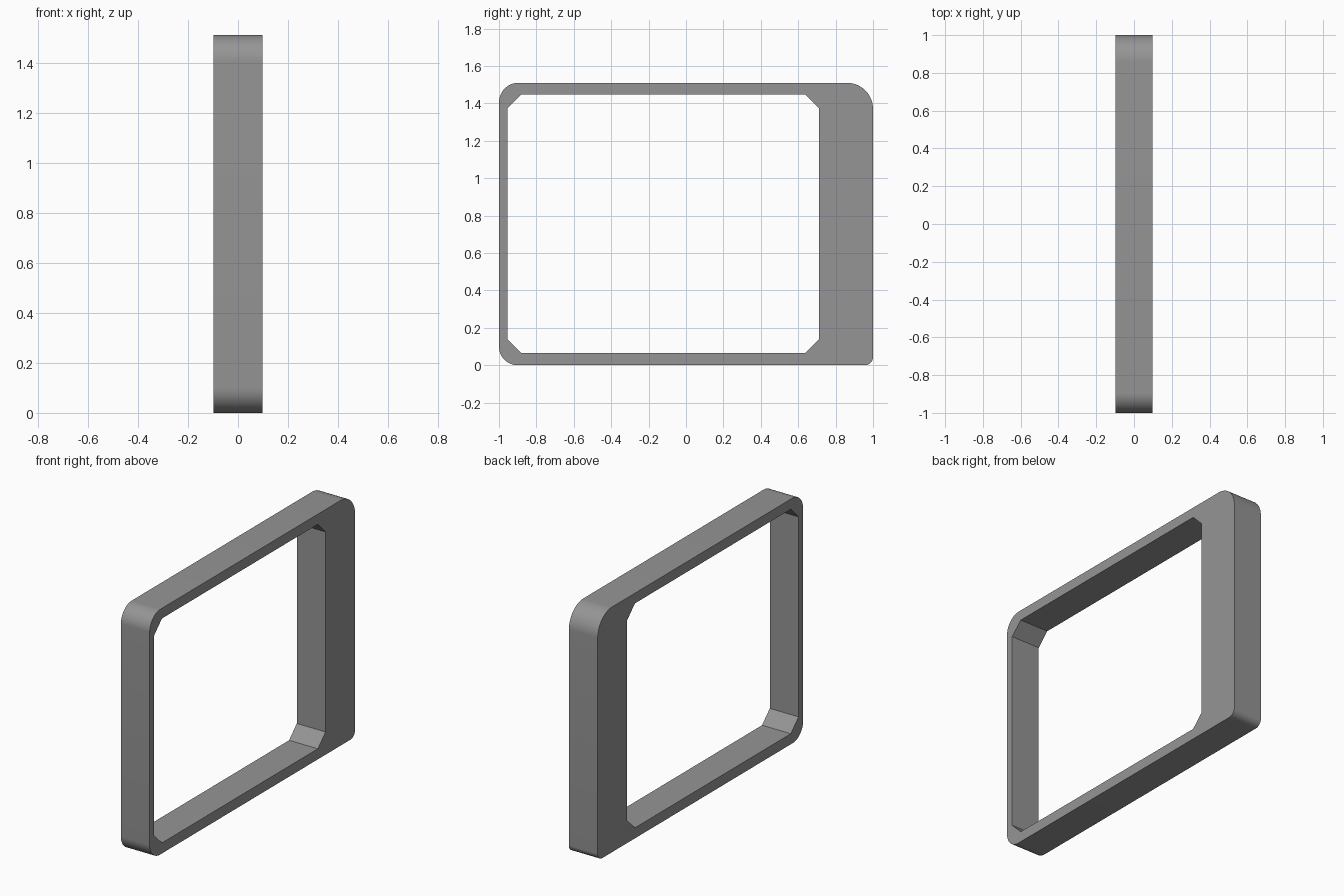
import bpy, bmesh, math

if "Cube" in bpy.data.objects:
    bpy.data.objects.remove(bpy.data.objects["Cube"])

HALF_WIDTH = 0.098
HEIGHT = 1.51


def rounded_outline(steps=14):
    """Outer profile in (y, z); every corner has its own radius."""
    corners = [(1, HEIGHT, 0.14, 0), (-1, HEIGHT, 0.105, 90),
               (-1, 0, 0.10, 180), (1, 0, 0.045, 270)]
    points = []
    for y, z, r, start in corners:
        cy = y - math.copysign(r, y)
        cz = z - r if z > 0 else r
        for i in range(steps + 1):
            a = math.radians(start + 90 * i / steps)
            points.append((cy + r * math.cos(a), cz + r * math.sin(a)))
    return points


def chamfered_outline(y0, y1, z0, z1, c):
    """Inner opening in (y, z) with cut corners."""
    return [(y0 + c, z0), (y1 - c, z0), (y1, z0 + c), (y1, z1 - c),
            (y1 - c, z1), (y0 + c, z1), (y0, z1 - c), (y0, z0 + c)]


def add_loop(bm, outline):
    verts = [bm.verts.new((-HALF_WIDTH, y, z)) for y, z in outline]
    return [bm.edges.new((v, verts[(i + 1) % len(verts)])) for i, v in enumerate(verts)]


# Frame: ring-shaped side face, extruded across the width
bm = bmesh.new()
edges = add_loop(bm, rounded_outline())
edges += add_loop(bm, chamfered_outline(-0.955, 0.712, 0.065, 1.447, 0.075))
bmesh.ops.triangle_fill(bm, use_beauty=True, use_dissolve=False, edges=edges)
side = bmesh.ops.extrude_face_region(bm, geom=bm.faces[:], use_keep_orig=True)
moved = [g for g in side["geom"] if isinstance(g, bmesh.types.BMVert)]
bmesh.ops.translate(bm, verts=moved, vec=(2 * HALF_WIDTH, 0, 0))
bmesh.ops.recalc_face_normals(bm, faces=bm.faces[:])

mesh = bpy.data.meshes.new("frame")
bm.to_mesh(mesh)
bm.free()
frame = bpy.data.objects.new("frame", mesh)
bpy.context.collection.objects.link(frame)

# Single grey colour
grey = bpy.data.materials.new("mid grey")
grey.diffuse_color = (0.3, 0.3, 0.3, 1)
grey.use_nodes = True
grey.node_tree.nodes["Principled BSDF"].inputs["Base Color"].default_value = grey.diffuse_color
mesh.materials.append(grey)

# Smooth rounded corners, crisp edges elsewhere
bpy.context.view_layer.objects.active = frame
frame.select_set(True)
bpy.ops.object.shade_smooth_by_angle(angle=math.radians(30))
